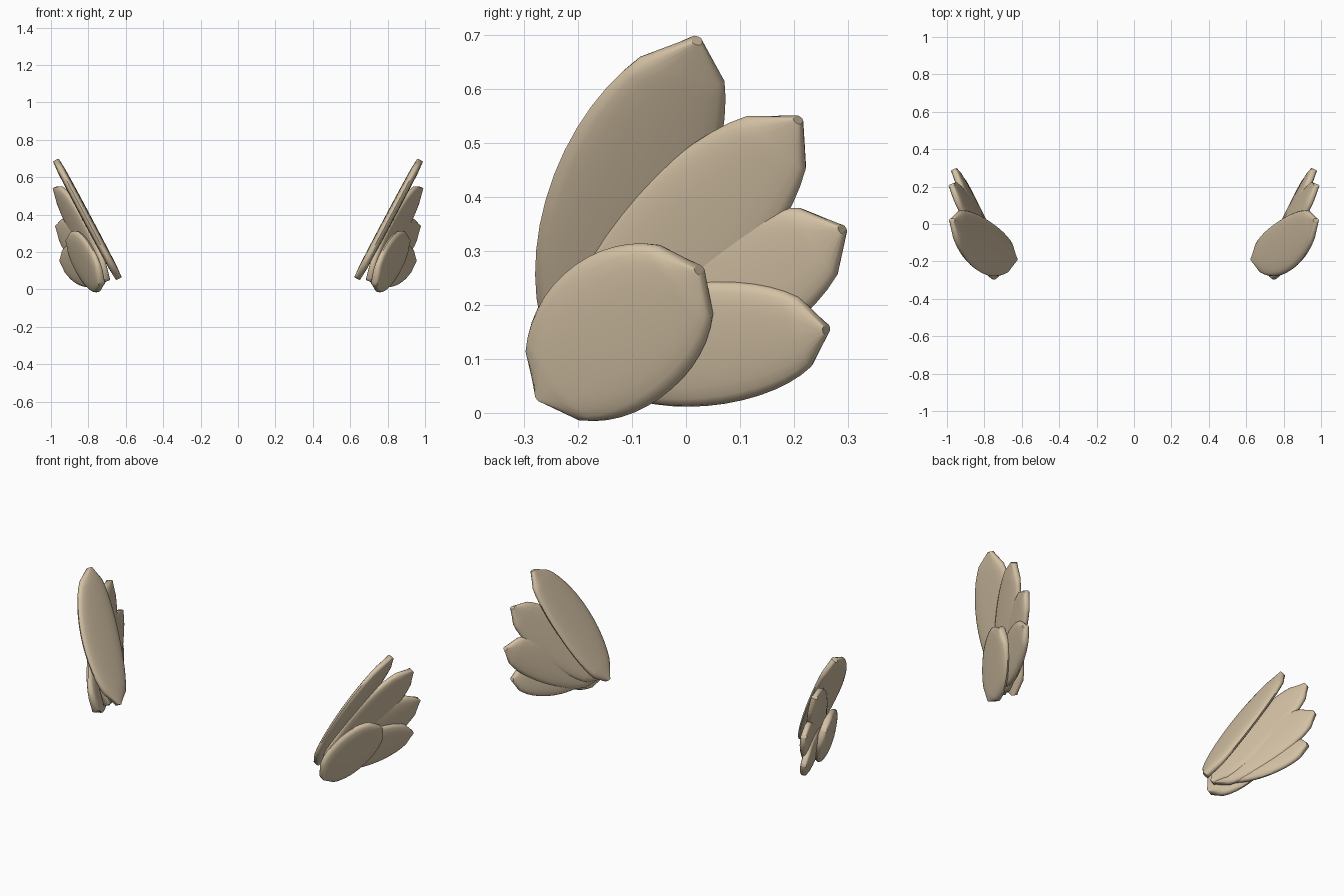
import bpy, bmesh, math
from mathutils import Vector

if "Cube" in bpy.data.objects:
    bpy.data.objects.remove(bpy.data.objects["Cube"])

tan = bpy.data.materials.new("warm_tan")
tan.diffuse_color = (0.65, 0.53, 0.37, 1)
tan.use_nodes = True
tan.node_tree.nodes["Principled BSDF"].inputs["Base Color"].default_value = tan.diffuse_color

RINGS, SIDES = 14, 20


def feather(name, base, tip, normal, half_width, half_thick, bow, side):
    """Flat oval feather from base to tip, chisel-shaped at both ends."""
    flip = Vector((side, 1, 1))
    base, tip = Vector(base), Vector(tip)
    axis = tip - base
    across = Vector(normal).cross(axis).normalized()
    out = axis.cross(across).normalized()
    bm = bmesh.new()
    # stations along the feather: narrow end, then an oval, then narrow end
    angles = [math.radians(35 + 110 * i / (RINGS - 1)) for i in range(RINGS)]
    stations = [(0.0, 0.07, 0.72)]
    stations += [((1 - math.cos(a)) / 2, math.sin(a), 0.78 + 0.22 * math.sin(a)) for a in angles]
    stations += [(1.0, 0.07, 0.72)]
    rings = []
    for t, w, h in stations:
        centre = base + axis * t + across * bow * 4 * t * (1 - t)
        ring = []
        for k in range(SIDES):
            a = math.tau * k / SIDES
            c, s = math.cos(a), math.sin(a)
            u = math.copysign(abs(c) ** 0.8, c) * w * half_width
            v = math.copysign(abs(s) ** 0.7, s) * h * half_thick
            p = centre + across * u + out * v
            ring.append(bm.verts.new(p * flip))
        rings.append(ring)
    for r, q in zip(rings, rings[1:]):
        for k in range(SIDES):
            n = (k + 1) % SIDES
            bm.faces.new((r[k], r[n], q[n], q[k]))
    bm.faces.new(rings[0])
    bm.faces.new(rings[-1])
    bmesh.ops.recalc_face_normals(bm, faces=bm.faces)
    mesh = bpy.data.meshes.new(name)
    bm.to_mesh(mesh)
    bm.free()
    mesh.materials.append(tan)
    obj = bpy.data.objects.new(name, mesh)
    bpy.context.collection.objects.link(obj)
    bpy.ops.object.select_all(action='DESELECT')
    obj.select_set(True)
    bpy.context.view_layer.objects.active = obj
    bpy.ops.object.shade_smooth_by_angle(angle=math.radians(45))


# name, base, tip, facing direction, half width, half thickness, sideways bow
FEATHERS = [
    ("tall_feather", (0.638, -0.19, 0.06), (0.973, 0.02, 0.69), (0.88, 0, -0.48), 0.145, 0.024, 0.03),
    ("upper_feather", (0.70, -0.21, 0.05), (0.975, 0.208, 0.543), (0.88, -0.35, -0.30), 0.128, 0.024, 0.012),
    ("middle_feather", (0.71, -0.20, 0.05), (0.962, 0.29, 0.34), (0.88, -0.40, -0.15), 0.126, 0.024, 0.01),
    ("lower_feather", (0.735, -0.19, 0.10), (0.94, 0.26, 0.155), (0.88, -0.38, -0.20), 0.116, 0.024, 0.0),
    ("front_feather", (0.728, -0.27, 0.03), (0.905, 0.025, 0.265), (0.88, -0.35, -0.24), 0.146, 0.027, 0.005),
]

# matching fans on both sides
for label, side in (("right", 1), ("left", -1)):
    for name, *shape in FEATHERS:
        feather(f"{label}_{name}", *shape, side)
